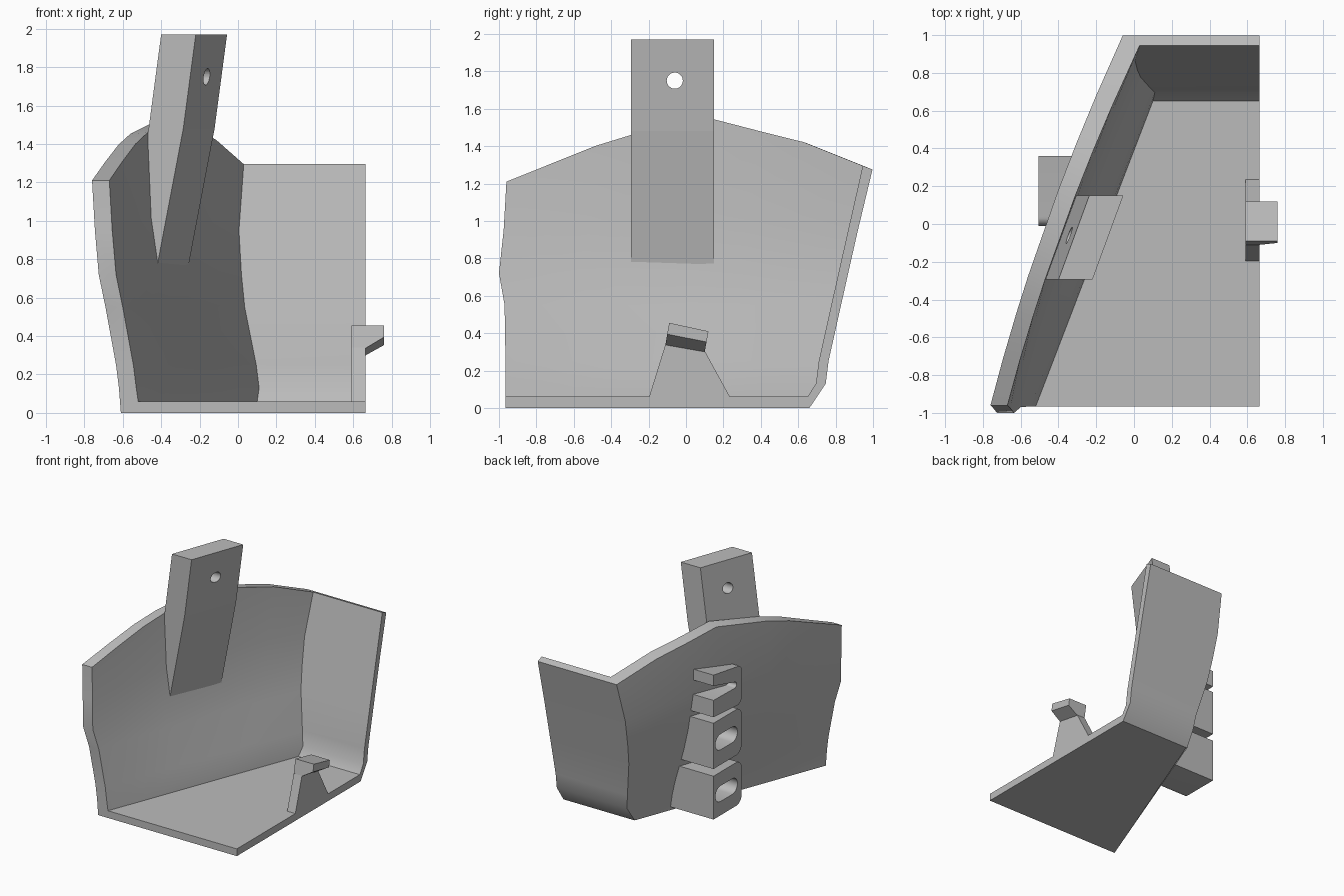
import bpy, bmesh, math
from mathutils import Vector

if "Cube" in bpy.data.objects:
    bpy.data.objects.remove(bpy.data.objects["Cube"])

GREY = (0.5, 0.5, 0.5, 1)
grey = bpy.data.materials.new("plain grey")
grey.use_nodes = True
grey.diffuse_color = GREY
next(n for n in grey.node_tree.nodes if n.type == 'BSDF_PRINCIPLED').inputs["Base Color"].default_value = GREY


def finish(name, bm, smooth=None):
    bmesh.ops.recalc_face_normals(bm, faces=bm.faces[:])
    mesh = bpy.data.meshes.new(name)
    bm.to_mesh(mesh)
    bm.free()
    ob = bpy.data.objects.new(name, mesh)
    bpy.context.collection.objects.link(ob)
    mesh.materials.append(grey)
    if smooth:
        bpy.ops.object.select_all(action='DESELECT')
        ob.select_set(True)
        bpy.context.view_layer.objects.active = ob
        bpy.ops.object.shade_smooth_by_angle(angle=math.radians(smooth))
    return ob


def prism(name, loops, start, end, smooth=None):
    """Solid between two mapped copies of a flat outline; extra loops are holes."""
    bm = bmesh.new()
    caps = ([], [])
    for loop in loops:
        rings = [[bm.verts.new(f(u, v)) for u, v in loop] for f in (start, end)]
        n = len(loop)
        for i in range(n):
            j = (i + 1) % n
            for ring, cap in zip(rings, caps):
                cap.append(bm.edges.new((ring[i], ring[j])))
            bm.faces.new((rings[0][i], rings[0][j], rings[1][j], rings[1][i]))
    for cap in caps:
        bmesh.ops.triangle_fill(bm, edges=cap, use_beauty=True)
    return finish(name, bm, smooth)


def arc(cx, cy, r, a0, a1, n=8):
    angles = [math.radians(a0 + (a1 - a0) * i / n) for i in range(n + 1)]
    return [(cx + r * math.cos(a), cy + r * math.sin(a)) for a in angles]


# Curved side wall and back wall: one thick shell
# rows: front x, front y, corner x, corner y, height, outward bulge
ROWS = [(-.52, -.965, .10, .65, .06, 0), (-.53, -.965, .11, .695, .13, 0),
        (-.545, -.965, .095, .71, .25, .01), (-.60, -.97, .035, .777, .55, .02),
        (-.635, -1.0, .018, .815, .72, .03), (-.655, -.975, .005, .867, .95, .045),
        (-.67, -.96, .03, .945, 1.295, .05)]
# stations along the side wall: fraction, rise of the top edge
STATIONS = [(0, 0), (.125, .085), (.25, .17), (.35, .22), (.58, .285),
            (.71, .21), (.835, .14), (1, 0)]
RIGHT = .665


def wall_rows(outer):
    grid = []
    for k, (fx, fy, cx, cy, z, bulge) in enumerate(ROWS):
        last = k == len(ROWS) - 1
        front = Vector((fx, fy, 1.21 if last else z))
        corner = Vector((cx, cy, z))
        if outer:
            front.x -= .09
            corner += Vector((-.09, .052 if k else .01, -.02 if last else 0))
            if k == 0:
                front.z = corner.z = 0
        row = []
        for t, rise in STATIONS:
            p = front.lerp(corner, t)
            p.x -= bulge * 4 * t * (1 - t)
            p.z += rise * (1 if last else .3 if k == len(ROWS) - 2 else 0)
            row.append(p)
        row.append(Vector((RIGHT, corner.y, corner.z)))
        grid.append(row)
    return grid


bm = bmesh.new()
inner, outer = [[[bm.verts.new(p) for p in row] for row in wall_rows(o)] for o in (False, True)]
for grid in (inner, outer):
    for a, b in zip(grid, grid[1:]):
        for i in range(len(a) - 1):
            bm.faces.new((a[i], a[i + 1], b[i + 1], b[i]))
for i in range(len(STATIONS)):
    bm.faces.new((inner[-1][i], inner[-1][i + 1], outer[-1][i + 1], outer[-1][i]))
for k in range(len(ROWS) - 1):
    for i in (0, -1):
        bm.faces.new((inner[k][i], inner[k + 1][i], outer[k + 1][i], outer[k][i]))
finish("side_and_back_wall", bm, 32)

# Floor plate
prism("floor", [[(-.61, -.965), (RIGHT, -.965), (RIGHT, .66), (.02, .66)]],
      lambda x, y: (x, y, 0), lambda x, y: (x, y, .06))

# Upright wedge handle, skewed to follow the wall
blade = [(-.40, 1.97), (-.22, 1.97), (-.285, 1.48), (-.44, .665), (-.49, 1.1), (-.468, 1.46)]
handle = prism("handle", [blade], lambda x, z: (x, -.295, z), lambda x, z: (x + .163, .15, z))

# Round hole through the handle
cutter = prism("hole_cutter", [arc(-.06, 1.75, .043, 0, 350, 35)],
               lambda y, z: (-.8, y, z), lambda y, z: (.4, y, z))
cutter.hide_render = True
cut = handle.modifiers.new("hole", 'BOOLEAN')
cut.operation, cut.solver, cut.object = 'DIFFERENCE', 'EXACT', cutter
bpy.ops.object.select_all(action='DESELECT')
bpy.context.view_layer.objects.active = handle
handle.select_set(True)
bpy.ops.object.modifier_apply(modifier="hole")
bpy.data.objects.remove(cutter)

# Tapered tab on the floor edge, with a tilted lip on top
prism("tab", [[(-.20, .05), (.24, .05), (.10, .305), (-.11, .34)]],
      lambda y, z: (.59, y, z), lambda y, z: (RIGHT, y, z))
prism("tab_lip", [[(.59, 0), (RIGHT, 0), (.76, .057), (.76, .118), (.59, .118)]],
      lambda x, h: (x, -.11 + .17 * h, .337 + h), lambda x, h: (x, .10 + .17 * h, .30 + .93 * h))


# Stacked loops on the outside of the side wall
def loop_part(name, loops):
    prism(name, loops, lambda y, z: (-.505, y, z),
          lambda y, z: (-.19 - .18 * z + .39 * y, y, z), 35)


def rounded(z0, z1, r=.07):
    return ([(.36, z1), (.36, z0)] + arc(-.01 + r, z0 + r, r, 270, 180)
            + arc(-.01 + r, z1 - r, r, 180, 90))


def slot(z, r=.065):
    return arc(.27, z, r, -90, 90) + arc(.11, z, r, 90, 270)


for name, z0, z1 in (("lower_loop", .03, .39), ("middle_loop", .45, .83)):
    loop_part(name, [rounded(z0, z1), slot((z0 + z1) / 2)])

# Open fork above the loops
loop_part("upper_fork", [[(.36, 1.23), (.36, 1.14)] + arc(.08, 1.04, .025, 90, 270)
                         + [(.36, 1.02), (.36, .88)] + arc(.04, .91, .05, 270, 180)
                         + arc(.04, 1.13, .05, 180, 90)])
